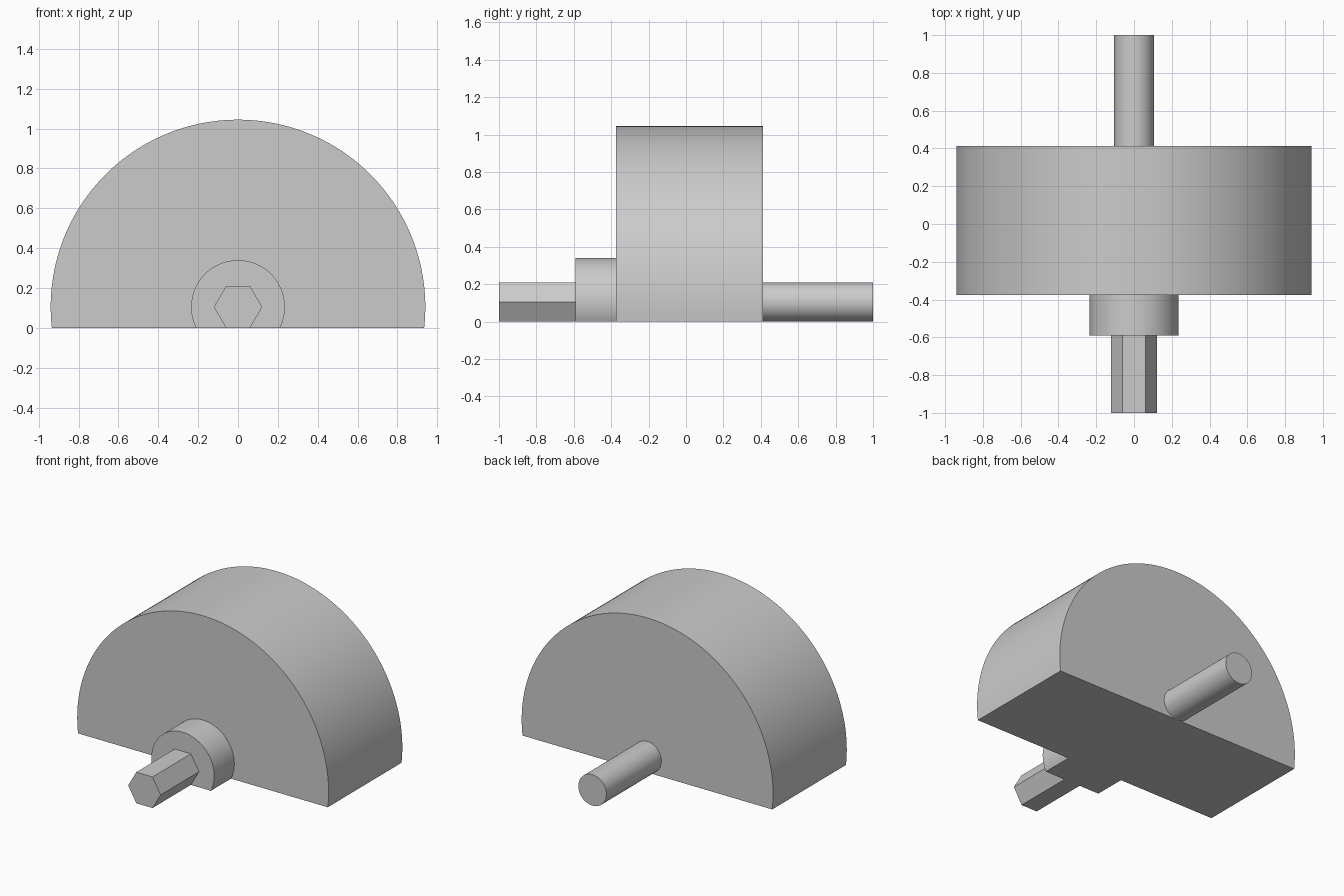
import bpy
import bmesh
import math

cube = bpy.data.objects.get("Cube")
if cube:
    bpy.data.objects.remove(cube, do_unlink=True)

AXIS_Z = 0.105   # height of the common axis above the flat base
SINK = 0.02      # how far a part is embedded in its neighbour

grey = bpy.data.materials.new("plain grey")
grey.use_nodes = True
colour = (0.6, 0.6, 0.6, 1)
grey.diffuse_color = colour
grey.node_tree.nodes["Principled BSDF"].inputs["Base Color"].default_value = colour


def arc(radius, steps):
    """Circle around the axis, cut off flat at the base."""
    dip = math.asin(AXIS_Z / radius)
    sweep = math.pi + 2 * dip
    return [(radius * math.cos(a), max(0, AXIS_Z + radius * math.sin(a)))
            for a in (-dip + sweep * i / steps for i in range(steps + 1))]


def ring(radius, sides):
    """Regular polygon around the axis."""
    return [(radius * math.cos(a), AXIS_Z + radius * math.sin(a))
            for a in (math.tau * i / sides for i in range(sides))]


def extrude_part(name, profile, y0, y1, smooth=True):
    """Extrude an x-z profile along y into a closed solid."""
    bm = bmesh.new()
    face = bm.faces.new([bm.verts.new((x, y0, z)) for x, z in profile])
    new = bmesh.ops.extrude_face_region(bm, geom=[face], use_keep_orig=True)["geom"]
    verts = [v for v in new if isinstance(v, bmesh.types.BMVert)]
    bmesh.ops.translate(bm, verts=verts, vec=(0, y1 - y0, 0))
    bmesh.ops.recalc_face_normals(bm, faces=bm.faces)
    mesh = bpy.data.meshes.new(name)
    bm.to_mesh(mesh)
    bm.free()
    mesh.materials.append(grey)
    obj = bpy.data.objects.new(name, mesh)
    bpy.context.collection.objects.link(obj)
    if smooth:
        bpy.ops.object.select_all(action="DESELECT")
        obj.select_set(True)
        bpy.context.view_layer.objects.active = obj
        bpy.ops.object.shade_smooth_by_angle(angle=math.radians(30))
    return obj


# Large half drum
extrude_part("half_drum", arc(0.94, 96), -0.375, 0.413)
# Collar on the front of the drum
extrude_part("front_collar", arc(0.235, 64), -0.59, -0.375 + SINK)
# Hexagonal drive on the front
extrude_part("hex_drive", ring(AXIS_Z / math.cos(math.pi / 6), 6), -1, -0.59 + SINK, smooth=False)
# Round shaft on the back
extrude_part("rear_shaft", ring(AXIS_Z, 64), 0.413 - SINK, 1)
